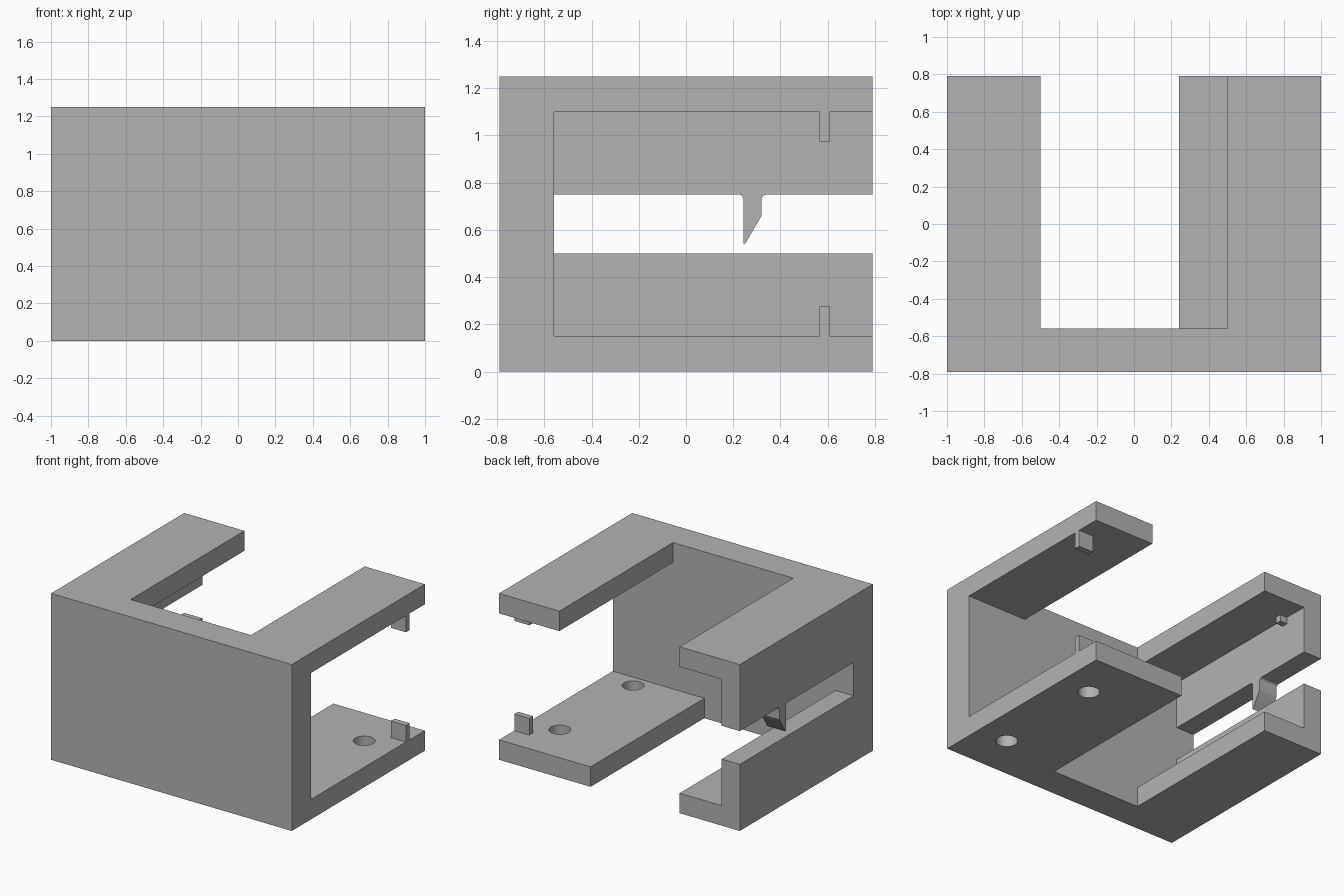
import bpy, bmesh, math
from mathutils import Matrix

cube = bpy.data.objects.get("Cube")
if cube:
    bpy.data.objects.remove(cube, do_unlink=True)

grey = bpy.data.materials.new("plain grey")
grey.use_nodes = True
grey.diffuse_color = (0.45, 0.45, 0.45, 1)
grey.node_tree.nodes["Principled BSDF"].inputs["Base Color"].default_value = (0.45, 0.45, 0.45, 1)

BACK, WALL = 0.79, 0.15
HEIGHT = 1.25
INNER = -0.56          # inside face of the front wall


def finish(name, bm):
    bmesh.ops.recalc_face_normals(bm, faces=bm.faces)
    mesh = bpy.data.meshes.new(name)
    bm.to_mesh(mesh)
    bm.free()
    mesh.materials.append(grey)
    obj = bpy.data.objects.new(name, mesh)
    bpy.context.collection.objects.link(obj)
    return obj


def box(name, x, y, z):
    bm = bmesh.new()
    bmesh.ops.create_cube(bm, size=1)
    for v in bm.verts:
        for axis, (low, high) in enumerate((x, y, z)):
            v.co[axis] = high if v.co[axis] > 0 else low
    return finish(name, bm)


def cylinder(name, x, y, radius):
    bm = bmesh.new()
    bmesh.ops.create_cone(bm, cap_ends=True, segments=48, radius1=radius, radius2=radius,
                          depth=0.6, matrix=Matrix.Translation((x, y, 0)))
    return finish(name, bm)


def prism(name, outline, x0, x1):
    """Extrude a (y, z) outline along x."""
    bm = bmesh.new()
    face = bm.faces.new([bm.verts.new((x0, y, z)) for y, z in outline])
    grown = bmesh.ops.extrude_face_region(bm, geom=[face])["geom"]
    moved = [v for v in grown if isinstance(v, bmesh.types.BMVert)]
    bmesh.ops.translate(bm, verts=moved, vec=(x1 - x0, 0, 0))
    return finish(name, bm)


def smooth(obj):
    bpy.ops.object.select_all(action="DESELECT")
    obj.select_set(True)
    bpy.context.view_layer.objects.active = obj
    bpy.ops.object.shade_smooth_by_angle(angle=math.radians(30))


# Housing: a block hollowed out from the back and one side
body = box("housing", (-1, 1), (-BACK, BACK), (0, HEIGHT))
cutters = [
    box("cavity_cutter", (-1 + WALL, 2), (INNER, 2), (WALL, HEIGHT - WALL)),
    box("top_opening_cutter", (-0.5, 0.5), (INNER, 2), (0.6, 2)),
    box("floor_opening_cutter", (-0.5, 0.24), (INNER, 2), (-1, 0.6)),
    box("side_slot_cutter", (-2, -0.6), (INNER, 2), (0.5, 0.75)),
    cylinder("back_hole_cutter", 0.755, 0.42, 0.075),
    cylinder("front_hole_cutter", 0.755, -0.45, 0.075),
]
for cutter in cutters:
    cutter.hide_render = True
    mod = body.modifiers.new("cut", "BOOLEAN")
    mod.operation = "DIFFERENCE"
    mod.solver = "EXACT"
    mod.object = cutter
bpy.context.view_layer.objects.active = body
for mod in list(body.modifiers):
    bpy.ops.object.modifier_apply(modifier=mod.name)
for cutter in cutters:
    bpy.data.objects.remove(cutter, do_unlink=True)
smooth(body)

# Stop pegs on the open side, and short ones against the side wall
for level in ("lower", "upper"):
    for name, x, length in (("stop_peg", (0.875, 1), 0.125),
                            ("small_peg", (-1 + WALL, -0.79), 0.05)):
        z = (WALL, WALL + length)
        if level == "upper":
            z = (HEIGHT - z[1], HEIGHT - z[0])
        box(f"{level}_{name}", x, (0.565, 0.61), z)

# Snap clip under the upper side wall, with filleted root
FILLET, CLIP_FRONT, CLIP_BACK, ROOT = 0.02, 0.243, 0.32, 0.75
arc = [math.radians(90 * i / 6) for i in range(7)]
front_root = [(CLIP_FRONT - FILLET + FILLET * math.sin(a), ROOT - FILLET + FILLET * math.cos(a)) for a in arc]
back_root = [(CLIP_BACK + FILLET - FILLET * math.sin(a), ROOT - FILLET + FILLET * math.cos(a)) for a in arc]
tip = [(CLIP_FRONT, 0.545), (0.246, 0.54), (0.252, 0.544), (CLIP_BACK, 0.66)]
clip = prism("snap_clip", front_root + tip + back_root[::-1], -1, -1 + WALL)
smooth(clip)
